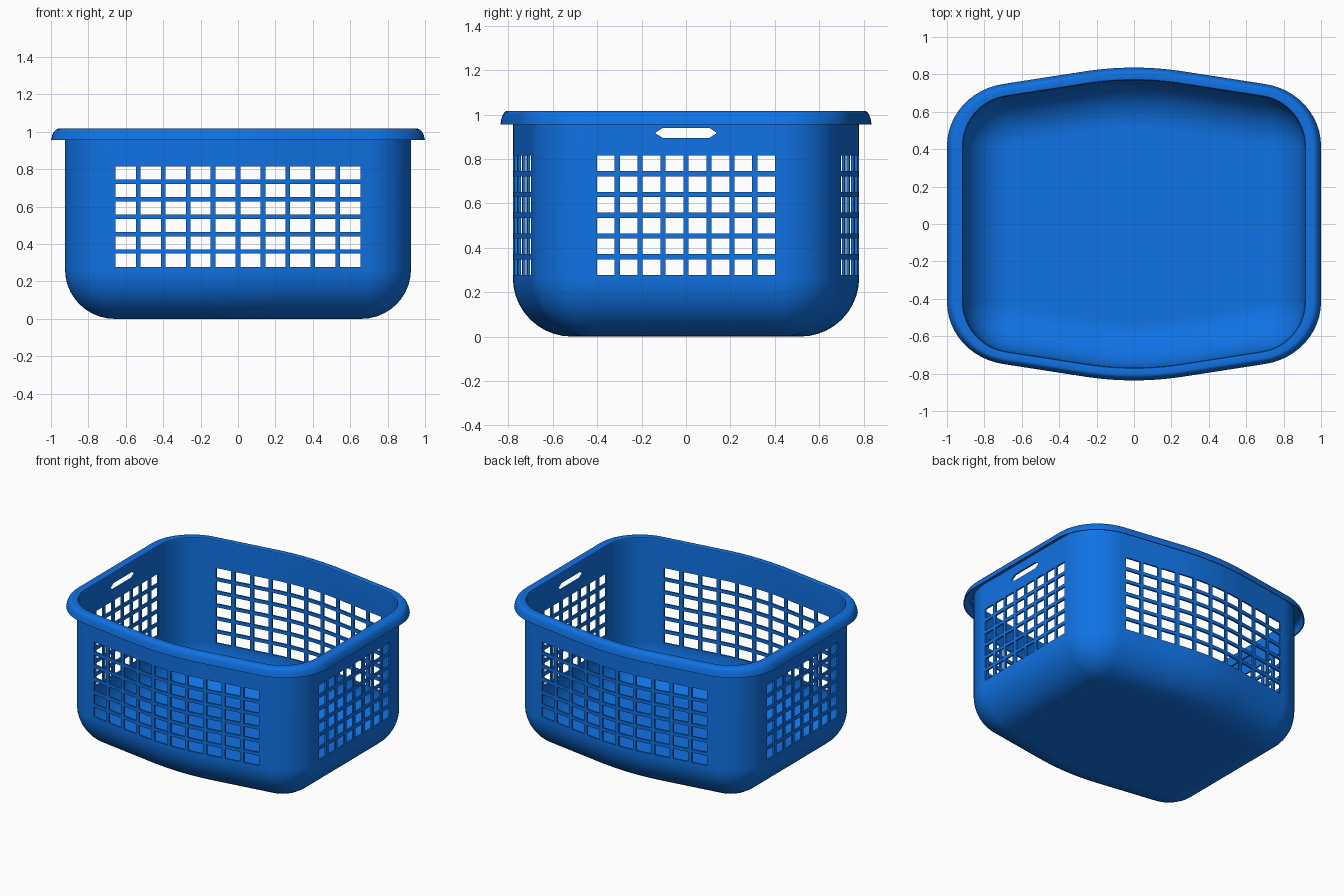
import bpy, bmesh, math

if "Cube" in bpy.data.objects:
    bpy.data.objects.remove(bpy.data.objects["Cube"])

blue = bpy.data.materials.new("basket blue")
blue.diffuse_color = (0.005, 0.17, 0.78, 1)
blue.use_nodes = True
blue.node_tree.nodes["Principled BSDF"].inputs["Base Color"].default_value = blue.diffuse_color


def plan_outline():
    """Closed list of (x, y, nx, ny): straight ends, rounded corners, bowed long sides."""
    half_x, half_y, corner, slope = 0.925, 0.78, 0.28, math.radians(8.8)
    bow = 0.25 / math.sin(slope)
    x1, y1 = 0.25, half_y - bow * (1 - math.cos(slope))
    cx = half_x - corner
    cy = y1 - (corner + (cx - x1) * math.sin(slope)) / math.cos(slope)
    quarter = []
    for i in range(13):                       # corner arc
        a = (math.pi / 2 - slope) * i / 12
        c, s = math.cos(a), math.sin(a)
        quarter.append((cx + corner * c, cy + corner * s, c, s))
    for i in range(6):                        # bowed middle
        a = slope * (1 - i / 5)
        c, s = math.sin(a), math.cos(a)
        quarter.append((bow * c, half_y - bow + bow * s, c, s))
    half = quarter + [(-x, y, -nx, ny) for x, y, nx, ny in quarter[-2::-1]]
    return half + [(-x, -y, -nx, -ny) for x, y, nx, ny in half]


def wall_profile():
    """(outward offset, height) from the underside, over the rim, to the inner floor."""
    r, t = 0.265, 0.012
    angles = [math.pi / 2 * i / 10 for i in range(11)]
    outer = [(-r + r * math.sin(a), r - r * math.cos(a)) for a in angles]
    rim = [(0, 1.004), (0.034, 1.004), (0.050, 0.994), (0.059, 0.978), (0.066, 0.955),
           (0.075, 0.955), (0.069, 0.980), (0.060, 1.000), (0.048, 1.012),
           (0.034, 1.017), (0, 1.017), (-0.008, 1.014), (-t, 1.006)]
    inner = [(-r + (r - t) * math.sin(a), r - (r - t) * math.cos(a)) for a in reversed(angles)]
    return outer + rim + inner


def new_object(name, bm):
    bmesh.ops.recalc_face_normals(bm, faces=bm.faces)
    mesh = bpy.data.meshes.new(name)
    bm.to_mesh(mesh)
    bm.free()
    mesh.materials.append(blue)
    ob = bpy.data.objects.new(name, mesh)
    bpy.context.collection.objects.link(ob)
    return ob


# Basket shell with rolled rim
outline = plan_outline()
bm = bmesh.new()
rings = []
for d, z in wall_profile():
    ky = 0.75 if d > 0 else 1                 # rim is narrower on the long sides
    rings.append([bm.verts.new((x + d * nx, y + d * ky * ny, z)) for x, y, nx, ny in outline])
n = len(outline)
for low, high in zip(rings, rings[1:]):
    for i in range(n):
        j = (i + 1) % n
        bm.faces.new((low[i], low[j], high[j], high[i]))
bm.faces.new(rings[0])
bm.faces.new(rings[-1])
basket = new_object("basket", bm)


def prism(bm, section, axis):
    """Extrude a (u, z) section right through the basket along x or y."""
    def place(u, z, s):
        return (1.2 * s, u, z) if axis == "x" else (u, 1.2 * s, z)
    a = [bm.verts.new(place(u, z, -1)) for u, z in section]
    b = [bm.verts.new(place(u, z, 1)) for u, z in section]
    bm.faces.new(a)
    bm.faces.new(b)
    for i in range(len(a)):
        j = (i + 1) % len(a)
        bm.faces.new((a[i], a[j], b[j], b[i]))


def cutter(name, axis, columns, pitch, width):
    """Grid of window holes, six rows high, plus hand holes on the short ends."""
    bm = bmesh.new()
    for c in range(columns):
        u = (c - (columns - 1) / 2) * pitch
        for r in range(6):
            z = 0.278 + r * 0.0934
            w = width / 2
            prism(bm, [(u - w, z), (u + w, z), (u + w, z + 0.07), (u - w, z + 0.07)], axis)
    if axis == "x":
        prism(bm, [(-0.14, 0.917), (-0.105, 0.895), (0.105, 0.895),
                   (0.14, 0.917), (0.105, 0.94), (-0.105, 0.94)], axis)
    ob = new_object(name, bm)
    ob.hide_render = True
    return ob


# Cut the window grids and hand holes
bpy.context.view_layer.objects.active = basket
basket.select_set(True)
for tool in (cutter("long_side_holes", "y", 10, 0.1333, 0.108),
             cutter("short_side_holes", "x", 8, 0.1033, 0.08)):
    mod = basket.modifiers.new("holes", "BOOLEAN")
    mod.operation, mod.solver, mod.object = "DIFFERENCE", "EXACT", tool
    bpy.ops.object.modifier_apply(modifier=mod.name)
    bpy.data.objects.remove(tool)

# Smooth moulded surface with crisp hole edges
bpy.ops.object.shade_smooth_by_angle(angle=math.radians(35))
weighted = basket.modifiers.new("weighted normals", "WEIGHTED_NORMAL")
weighted.keep_sharp = True
